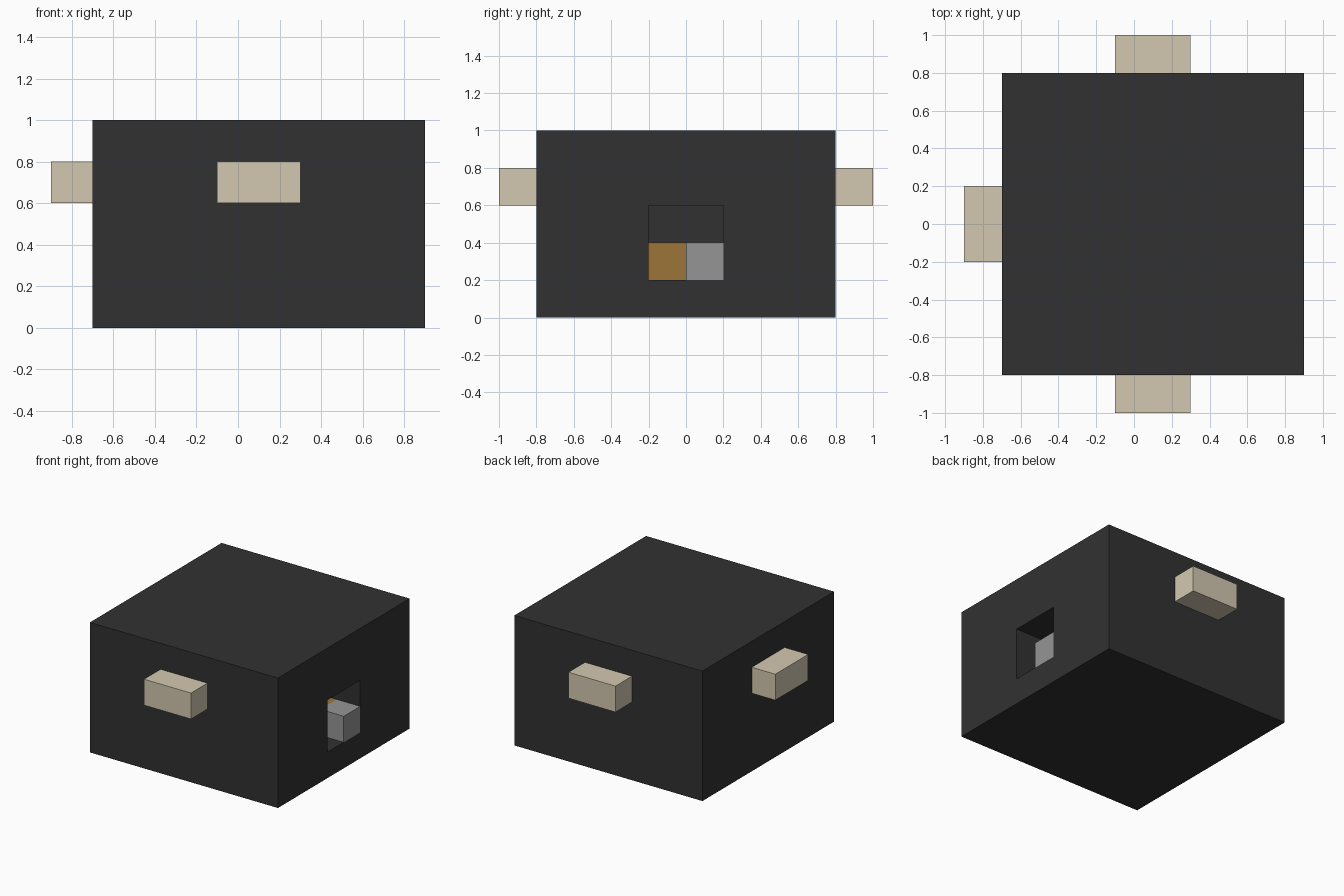
import bpy
import bmesh
from mathutils import Vector

cube = bpy.data.objects.get("Cube")
if cube:
    bpy.data.objects.remove(cube, do_unlink=True)


def material(name, rgb):
    mat = bpy.data.materials.new(name)
    mat.use_nodes = True
    mat.diffuse_color = (*rgb, 1)
    bsdf = mat.node_tree.nodes["Principled BSDF"]
    bsdf.inputs["Base Color"].default_value = (*rgb, 1)
    return mat


def box(name, low, high, mat=None):
    """Axis-aligned box between two corners."""
    low, high = Vector(low), Vector(high)
    bm = bmesh.new()
    bmesh.ops.create_cube(bm, size=1)
    bmesh.ops.scale(bm, vec=high - low, verts=bm.verts)
    bmesh.ops.translate(bm, vec=(low + high) / 2, verts=bm.verts)
    mesh = bpy.data.meshes.new(name)
    bm.to_mesh(mesh)
    bm.free()
    obj = bpy.data.objects.new(name, mesh)
    bpy.context.collection.objects.link(obj)
    if mat:
        mesh.materials.append(mat)
    return obj


charcoal = material("charcoal", (0.031, 0.031, 0.031))
tan = material("tan", (0.65, 0.575, 0.44))
grey = material("grey", (0.3, 0.3, 0.3))
ochre = material("ochre", (0.34, 0.178, 0.042))

# Main block with a square recess cut into its left side
body = box("body", (-0.7, -0.8, 0), (0.9, 0.8, 1), charcoal)
cutter = box("recess_cutter", (0.5, -0.2, 0.2), (1.1, 0.2, 0.6), charcoal)
cutter.hide_render = True
cut = body.modifiers.new("recess", "BOOLEAN")
cut.operation = "DIFFERENCE"
cut.solver = "EXACT"
cut.object = cutter
bpy.context.view_layer.objects.active = body
bpy.ops.object.modifier_apply(modifier=cut.name)
bpy.data.objects.remove(cutter, do_unlink=True)

# Blocks inside the recess
box("inner_block", (0.5, -0.2, 0.2), (0.7, 0.2, 0.4), ochre)
box("recess_block", (0.7, 0, 0.2), (0.9, 0.2, 0.4), grey)

# Protruding blocks on the front, back and right sides
box("front_ledge", (-0.1, -1, 0.6), (0.3, -0.8, 0.8), tan)
box("back_ledge", (-0.1, 0.8, 0.6), (0.3, 1, 0.8), tan)
box("right_ledge", (-0.9, -0.2, 0.6), (-0.7, 0.2, 0.8), tan)
